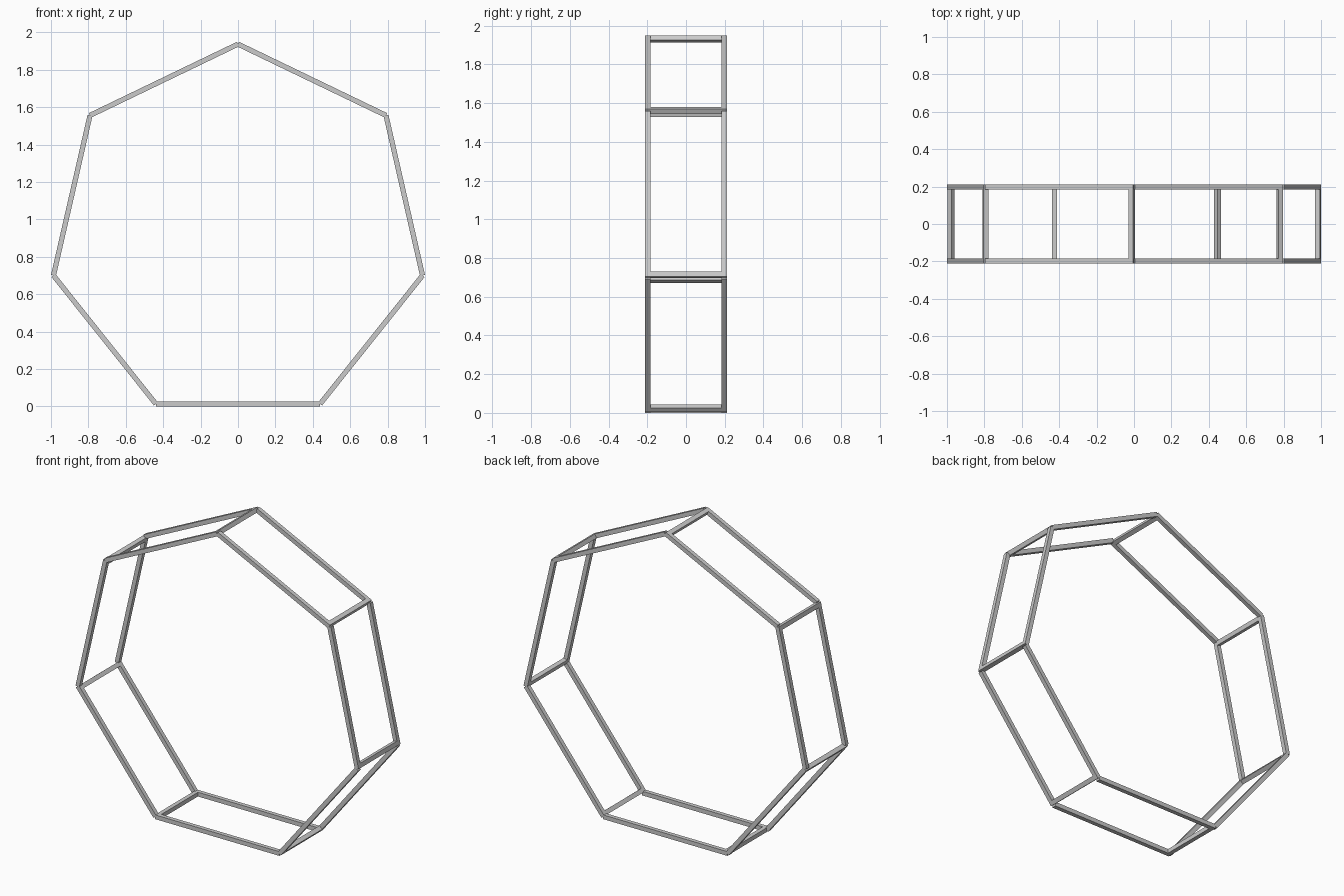
import bpy
from math import sin, cos, pi
from mathutils import Matrix, Vector

if "Cube" in bpy.data.objects:
    bpy.data.objects.remove(bpy.data.objects["Cube"])

N = 7            # sides of the ring
T = 0.027        # square bar thickness
R = 1.012        # radius to the bar centre lines
Y = 0.198        # ring offset from the middle
CZ = R * cos(pi / N) + T / 2
SIDE = 2 * R * sin(pi / N)


def bar(name, size, local, angle):
    """Box placed in a segment's own frame, then turned about the ring centre."""
    bpy.ops.mesh.primitive_cube_add(size=1)
    ob = bpy.context.object
    ob.name = name
    ob.data.transform(Matrix.Diagonal((*size, 1)))
    ob.matrix_world = (Matrix.Translation((0, 0, CZ)) @ Matrix.Rotation(angle, 4, 'Y')
                       @ Matrix.Translation(Vector(local)))


for i in range(N):
    a = 2 * pi * i / N
    apothem = -R * cos(pi / N)
    # front and back ring bars
    for label, y in (("front", -Y), ("back", Y)):
        bar(f"{label}_ring_bar_{i}", (SIDE, T, T), (0, y, apothem), a)
    # cross bar at the end of the segment
    bar(f"cross_bar_{i}", (T, 2 * Y - T, T), (-SIDE / 2 + T / 2, 0, apothem), a)
